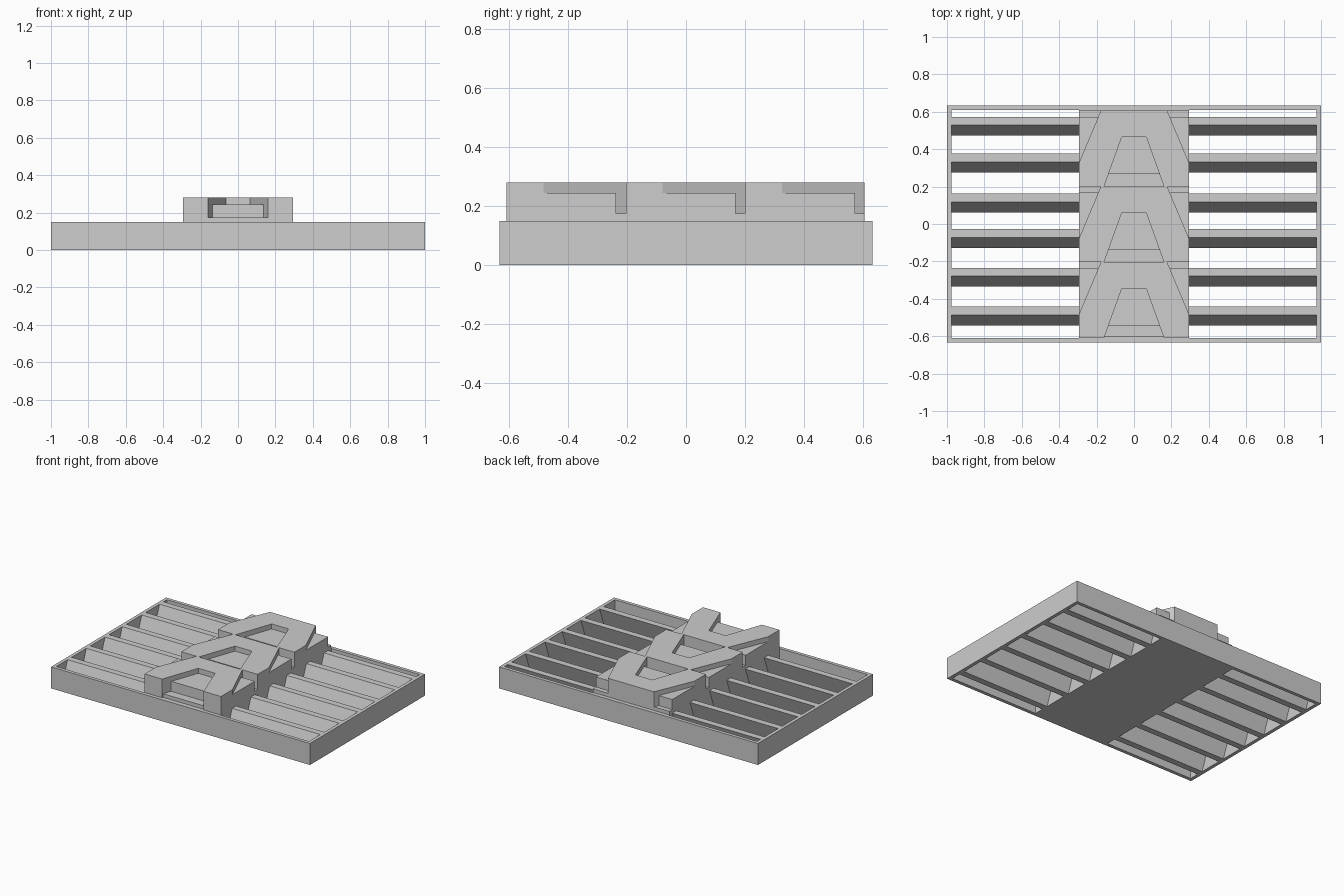
import bpy
import bmesh
from mathutils import Vector

if "Cube" in bpy.data.objects:
    bpy.data.objects.remove(bpy.data.objects["Cube"])

GREY = (0.61, 0.61, 0.61, 1.0)
grey = bpy.data.materials.new("plain_grey")
grey.use_nodes = True
grey.diffuse_color = GREY
grey.node_tree.nodes["Principled BSDF"].inputs["Base Color"].default_value = GREY


def extrude(name, bm, offset):
    """Thicken the flat faces in bm along an offset into a closed solid."""
    ext = bmesh.ops.extrude_face_region(bm, geom=bm.faces[:], use_keep_orig=True)
    moved = [v for v in ext["geom"] if isinstance(v, bmesh.types.BMVert)]
    bmesh.ops.translate(bm, verts=moved, vec=Vector(offset))
    bmesh.ops.recalc_face_normals(bm, faces=bm.faces[:])
    mesh = bpy.data.meshes.new(name)
    bm.to_mesh(mesh)
    bm.free()
    mesh.materials.append(grey)
    bpy.context.collection.objects.link(bpy.data.objects.new(name, mesh))


def prism(name, points, offset):
    """Extrude a closed outline of 3D points."""
    bm = bmesh.new()
    bm.faces.new([bm.verts.new(p) for p in points])
    extrude(name, bm, offset)


def slab(name, half, z0, z1, y0=0):
    """Upright prism from a right-hand outline completed by reflection in x."""
    outline = half + [(-x, y) for x, y in reversed(half)]
    prism(name, [(x, y0 + y, z0) for x, y in outline], (0, 0, z1 - z0))


HX, HY = 1.0, 0.634        # frame half sizes
RIM, HEIGHT = 0.024, 0.15
IX, IY = HX - RIM, HY - RIM
MID = 0.295                # half width of the middle block
LOW, STEP, TOP = 0.175, 0.245, 0.28

# Rectangular rim, four mitred sides
CORNERS = ((-1, -1), (1, -1), (1, 1), (-1, 1))
bm = bmesh.new()
outer = [bm.verts.new((sx * HX, sy * HY, 0)) for sx, sy in CORNERS]
inner = [bm.verts.new((sx * IX, sy * IY, 0)) for sx, sy in CORNERS]
for i in range(4):
    j = (i + 1) % 4
    bm.faces.new((outer[i], outer[j], inner[j], inner[i]))
extrude("outer_frame", bm, (0, 0, HEIGHT))

# Tilted slats on both sides
SLAT_BACKS = (0.573, 0.377, 0.162, -0.028, -0.234, -0.441)
THICK, LEAN = 0.045, 0.056
for side, sign in (("left", 1), ("right", -1)):
    for i, y in enumerate(SLAT_BACKS):
        x = sign * MID
        outline = [(x, y, HEIGHT), (x, y - THICK, HEIGHT),
                   (x, y - THICK - LEAN, 0), (x, y - LEAN, 0)]
        prism(f"{side}_slat_{i + 1}", outline, (sign * (IX - MID), 0, 0))

# Middle bed filling the frame, and the floor of the blocks above it
LENGTH, START = 0.405, -0.609
END = START + 3 * LENGTH
slab("middle_bed", [(MID, -IY), (MID, IY)], 0, HEIGHT)
slab("block_floor", [(0.16, START + 0.008), (0.16, START), (MID, START), (MID, END)],
     HEIGHT, LOW)

# Three stepped tapering blocks in a row
lower = [(0.137, 0.067), (0.16, 0), (MID, 0), (MID, 0.372),
         (0.191, 0.372), (0.177, LENGTH)]
upper = [(0.065, 0.264), (0.16, 0), (MID, 0), (MID, 0.125), (0.177, LENGTH)]
for i in range(3):
    y0 = START + i * LENGTH
    slab(f"block_base_{i + 1}", lower, LOW, STEP, y0)
    slab(f"block_top_{i + 1}", upper, STEP, TOP, y0)
